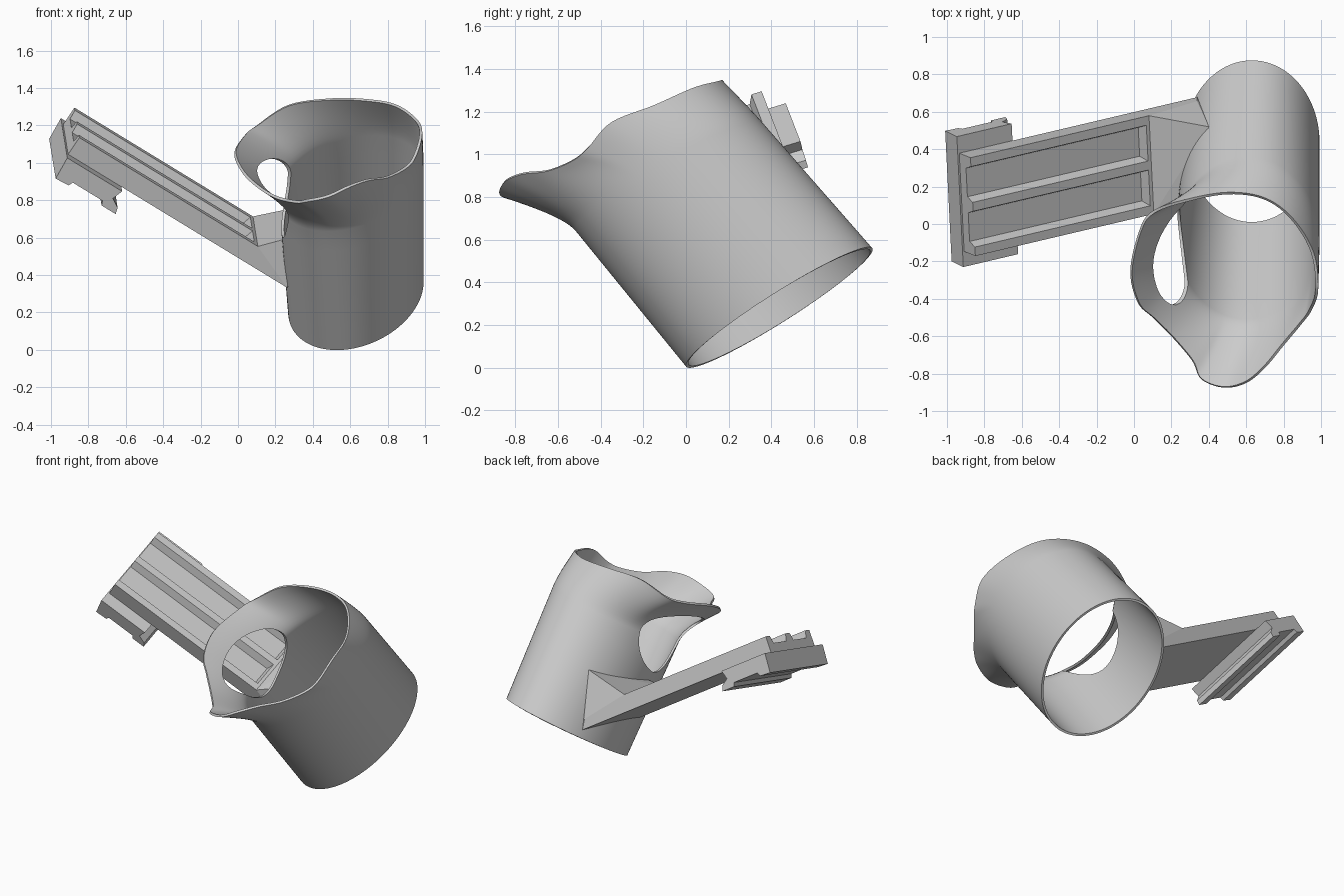
import bpy, bmesh, math
from mathutils import Vector as V

if "Cube" in bpy.data.objects:
    bpy.data.objects.remove(bpy.data.objects["Cube"])

# clockwise rim of the cup (seen from above), starting at its right side
RIM = [V(p) for p in [
    (.985, -.35, 1.15), (.95, -.46, 1.03), (.9, -.53, .97), (.8, -.65, .92), (.7, -.77, .905),
    (.6, -.85, .87), (.48, -.875, .815), (.36, -.83, .79), (.31, -.73, .785), (.2, -.6, .81),
    (.1, -.5, .87), (.02, -.42, .95), (-.02, -.25, 1.05), (.03, -.03, 1.14), (.1, .07, 1.2),
    (.27, .13, 1.31), (.5, .17, 1.345), (.7, .14, 1.34), (.85, .03, 1.31), (.96, -.15, 1.23)]]
WIDTH = .55  # arm width


def new_object(name, bm):
    me = bpy.data.meshes.new(name)
    bm.to_mesh(me)
    bm.free()
    ob = bpy.data.objects.new(name, me)
    bpy.context.collection.objects.link(ob)
    return ob


def select_only(ob):
    bpy.ops.object.select_all(action='DESELECT')
    bpy.context.view_layer.objects.active = ob
    ob.select_set(True)


def apply(ob, kind, **props):
    m = ob.modifiers.new(kind, kind)
    for k, v in props.items():
        setattr(m, k, v)
    select_only(ob)
    bpy.ops.object.modifier_apply(modifier=m.name)


def cut(ob, cutter):
    apply(ob, 'BOOLEAN', operation='DIFFERENCE', solver='EXACT', object=cutter)
    bpy.data.objects.remove(cutter)


def resample(pts, k):
    out, n = [], len(pts)
    for i in range(n):
        a, b, c, d = (pts[(i + j) % n] for j in (-1, 0, 1, 2))
        for q in range(k):
            t = q / k
            out.append(.5 * (2 * b + (c - a) * t + (2 * a - 5 * b + 4 * c - d) * t * t
                             + (3 * b - a - 3 * c + d) * t ** 3))
    return out


def section(c, rx, ry, slope, ang):
    dx, dy = rx * math.cos(ang), ry * math.sin(ang)
    return V((c[0] + dx, c[1] + dy, c[2] + slope * dy + .22 * dx))


# cup surface: straight tilted oval tube that flares into the rim
def cup_bmesh(capped):
    bm = bmesh.new()
    cols = []
    for r in resample(RIM, 6):
        ang = math.atan2(r.y + .32, r.x - .5)
        b = section((.63, .437, .282), .362, .438, .62, ang)
        n = section((.605, -.08, .895), .387, .44, .56, ang)
        ctrl = n + (n - b) * .11
        path = [b.lerp(n, i / 6) for i in range(6)]
        path += [n.lerp(ctrl, t).lerp(ctrl.lerp(r, t), t) for t in [i / 10 for i in range(11)]]
        cols.append([bm.verts.new(p) for p in path])
    for c, d in zip(cols, cols[1:] + cols[:1]):
        for i in range(len(c) - 1):
            bm.faces.new((c[i], c[i + 1], d[i + 1], d[i]))
        if capped:
            if c is cols[0]:
                ends = [bm.verts.new(sum((k[e].co for k in cols), V()) / len(cols)) for e in (0, -1)]
            bm.faces.new((ends[0], c[0], d[0]))
            bm.faces.new((ends[1], d[-1], c[-1]))
    if capped:
        bmesh.ops.recalc_face_normals(bm, faces=bm.faces)
    return bm


def prism(pts, offset):
    bm = bmesh.new()
    f = bm.faces.new([bm.verts.new(p) for p in pts])
    g = bmesh.ops.extrude_face_region(bm, geom=[f])
    bmesh.ops.translate(bm, vec=offset, verts=[v for v in g['geom'] if isinstance(v, bmesh.types.BMVert)])
    bmesh.ops.recalc_face_normals(bm, faces=bm.faces)
    return bm


cup = new_object("cup", cup_bmesh(False))
apply(cup, 'SOLIDIFY', thickness=.015, offset=-1)

# rounded opening in the cup wall, facing the arm
hole = resample([V((-.4, y, z)) for y, z in (
    (-.43, .82), (-.2, .97), (.05, 1.02), (.15, .9), (.14, .75),
    (.03, .62), (-.12, .61), (-.32, .71))], 6)
cut(cup, new_object("hole_cutter", prism(hole, V((.78, 0, 0)))))
select_only(cup)
bpy.ops.object.shade_smooth_by_angle(angle=math.radians(40))

# arm frame: s along the arm, v across it, w out of its face
O = V((-.865, -.175, 1.145))
U = V((.837, .197, -.51)).normalized()
W = U.cross(V((-.07, .95, .305))).normalized()
A = W.cross(U)


def P(s, v, w):
    return O + U * s + A * v + W * w


# arm plate
plate = [P(s, v, -.11) for s, v in ((.02, 0), (1.2, 0), (1.2, WIDTH), (.02, WIDTH))]
new_object("arm_plate", prism(plate, W * .06))

# three lengthwise ribs with sloped sides, and the end bar
for i in range(3):
    v = i * (WIDTH - .05) / 2
    lo = 0 if i == 0 else .02
    hi = 0 if i == 2 else .02
    prof = [P(.02, v - lo, -.05), P(.02, v + .05 + hi, -.05), P(.02, v + .05, 0), P(.02, v, 0)]
    new_object(f"arm_rib_{i + 1}", prism(prof, U * 1.14))
bar = [P(1.12, 0, -.05), P(1.16, 0, -.05), P(1.16, 0, 0), P(1.14, 0, 0)]
new_object("arm_end_bar", prism(bar, A * WIDTH))

# mount wedge joining the arm to the cup wall
bm = bmesh.new()
for p in [P(1.16, 0, 0), P(1.16, WIDTH, 0), P(1.16, 0, -.11), P(1.16, WIDTH, -.11),
          P(1.42, 0, -.11), P(1.54, WIDTH, -.11), P(1.5, WIDTH, -.05),
          V((.4, .52, .78)), V((.28, .1, .6))]:
    bm.verts.new(p)
bmesh.ops.convex_hull(bm, input=bm.verts)
bmesh.ops.recalc_face_normals(bm, faces=bm.faces)
mount = new_object("mount_wedge", bm)
cut(mount, new_object("cup_cutter", cup_bmesh(True)))

# hooked clip under the free end
clip = [P(s, -.085, w) for s, w in (
    (.01, -.11), (.02, -.24), (.1, -.235), (.11, -.21), (.3, -.21), (.31, -.235),
    (.4, -.235), (.39, -.2), (.34, -.17), (.36, -.11))]
new_object("end_clip", prism(clip, A * .73))
